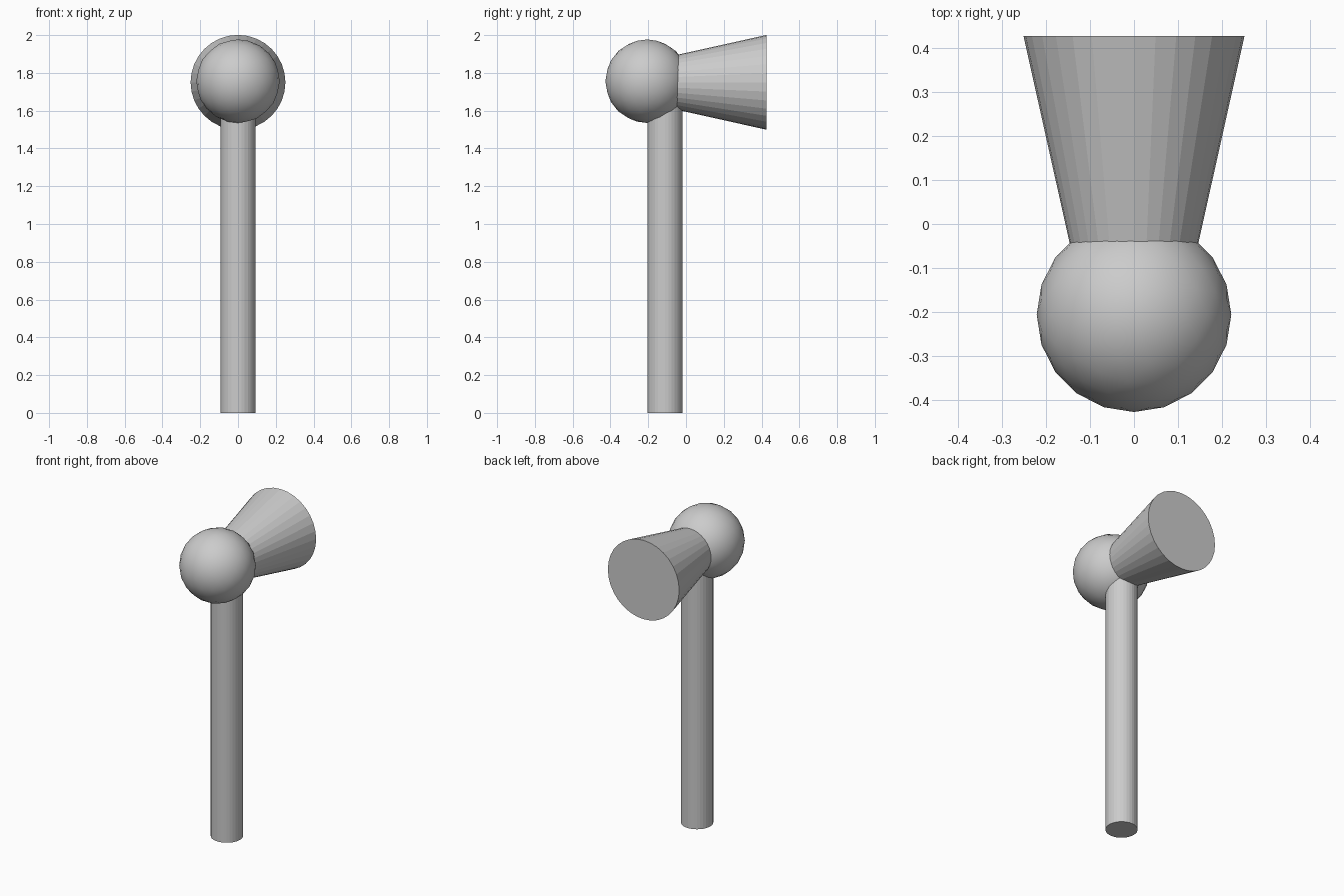
import bpy
from math import radians

if "Cube" in bpy.data.objects:
    bpy.data.objects.remove(bpy.data.objects["Cube"])

# Handle: straight round shaft, its top buried in the ball
bpy.ops.mesh.primitive_cylinder_add(vertices=32, radius=0.093, depth=1.66,
                                    location=(0, -0.112, 0.83))
bpy.context.object.name = "handle"

# Ball on the front of the head
bpy.ops.mesh.primitive_ico_sphere_add(subdivisions=3, radius=0.221,
                                      location=(0, -0.206, 1.756))
ball = bpy.context.object
ball.name = "head_ball"
bpy.ops.object.shade_smooth()

# Flared cone towards the back, narrow end inside the ball
y_narrow, y_wide = -0.08, 0.427
bpy.ops.mesh.primitive_cone_add(vertices=32, radius1=0.138, radius2=0.251,
                                depth=y_wide - y_narrow,
                                location=(0, (y_narrow + y_wide) / 2, 1.75),
                                rotation=(radians(-90), 0, 0))
bpy.context.object.name = "head_cone"
